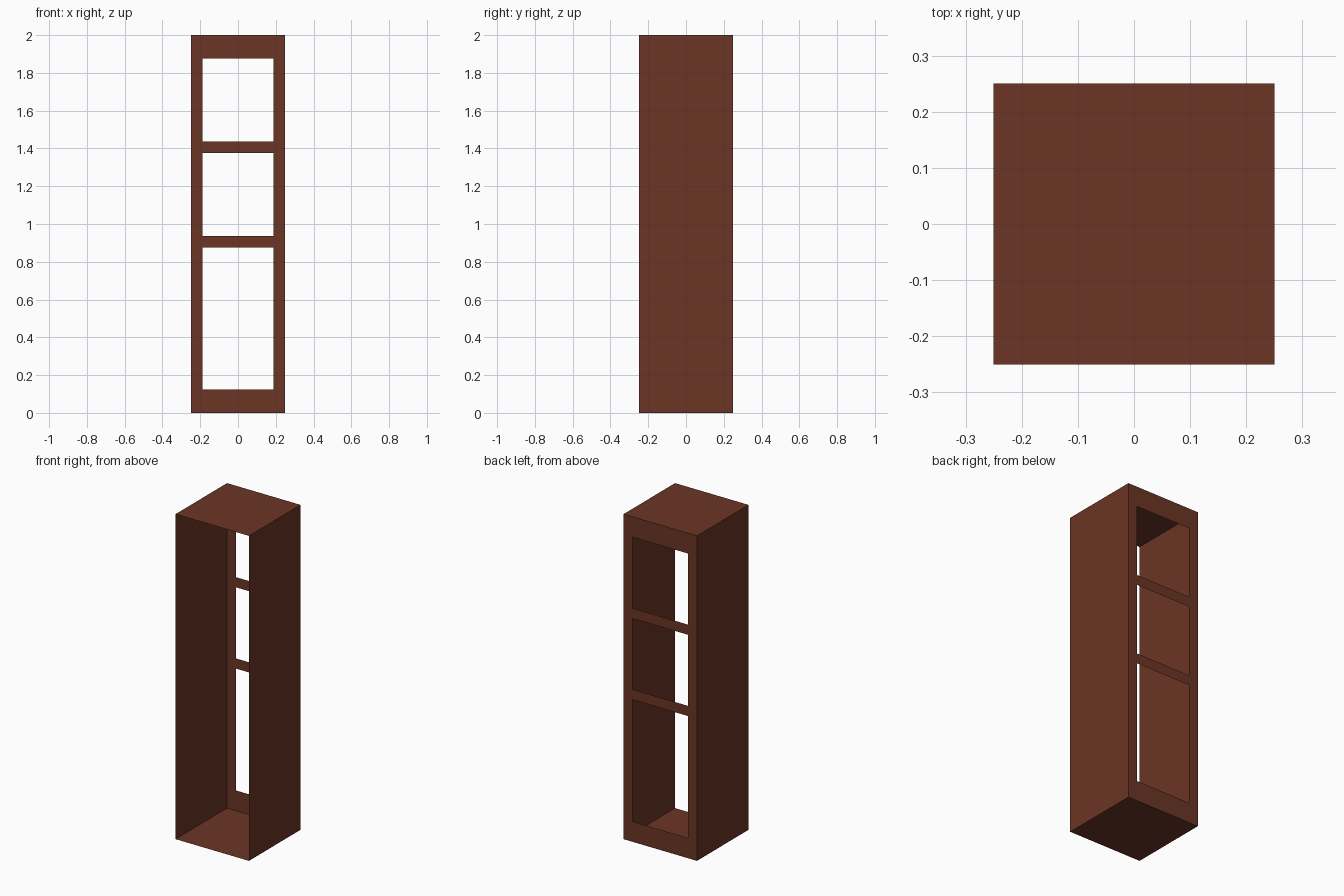
import bpy, bmesh

if "Cube" in bpy.data.objects:
    bpy.data.objects.remove(bpy.data.objects["Cube"])

W, H = 0.25, 2.0          # half width / depth, height

wood = bpy.data.materials.new("reddish brown wood")
wood.diffuse_color = (0.145, 0.036, 0.018, 1)
wood.use_nodes = True
wood.node_tree.nodes["Principled BSDF"].inputs["Base Color"].default_value = wood.diffuse_color


def make_part(name, quads):
    """Flat sheet object from a list of four-corner faces."""
    bm = bmesh.new()
    for q in quads:
        bm.faces.new([bm.verts.new(p) for p in q])
    bmesh.ops.remove_doubles(bm, verts=bm.verts[:], dist=1e-5)
    me = bpy.data.meshes.new(name)
    bm.to_mesh(me)
    bm.free()
    me.materials.append(wood)
    ob = bpy.data.objects.new(name, me)
    bpy.context.collection.objects.link(ob)
    return ob


# Side walls, thin sheets facing outward
make_part("right_wall", [[(W, -W, 0), (W, W, 0), (W, W, H), (W, -W, H)]])
make_part("left_wall", [[(-W, W, 0), (-W, -W, 0), (-W, -W, H), (-W, W, H)]])

# Top and floor; the front stays open
make_part("top_panel", [[(-W, -W, H), (W, -W, H), (W, W, H), (-W, W, H)]])
make_part("floor_panel", [[(-W, W, 0), (W, W, 0), (W, -W, 0), (-W, -W, 0)]])

# Back frame: grid of cells, leaving the three window openings empty
xs = [-W, -0.1875, 0.1875, W]
zs = [0, 0.125, 0.875, 0.9375, 1.375, 1.4375, 1.875, H]
cells = []
for i in range(3):
    for k in range(7):
        if i == 1 and k % 2 == 1:
            continue
        x0, x1, z0, z1 = xs[i], xs[i + 1], zs[k], zs[k + 1]
        cells.append([(x1, W, z0), (x0, W, z0), (x0, W, z1), (x1, W, z1)])
make_part("back_frame", cells)
